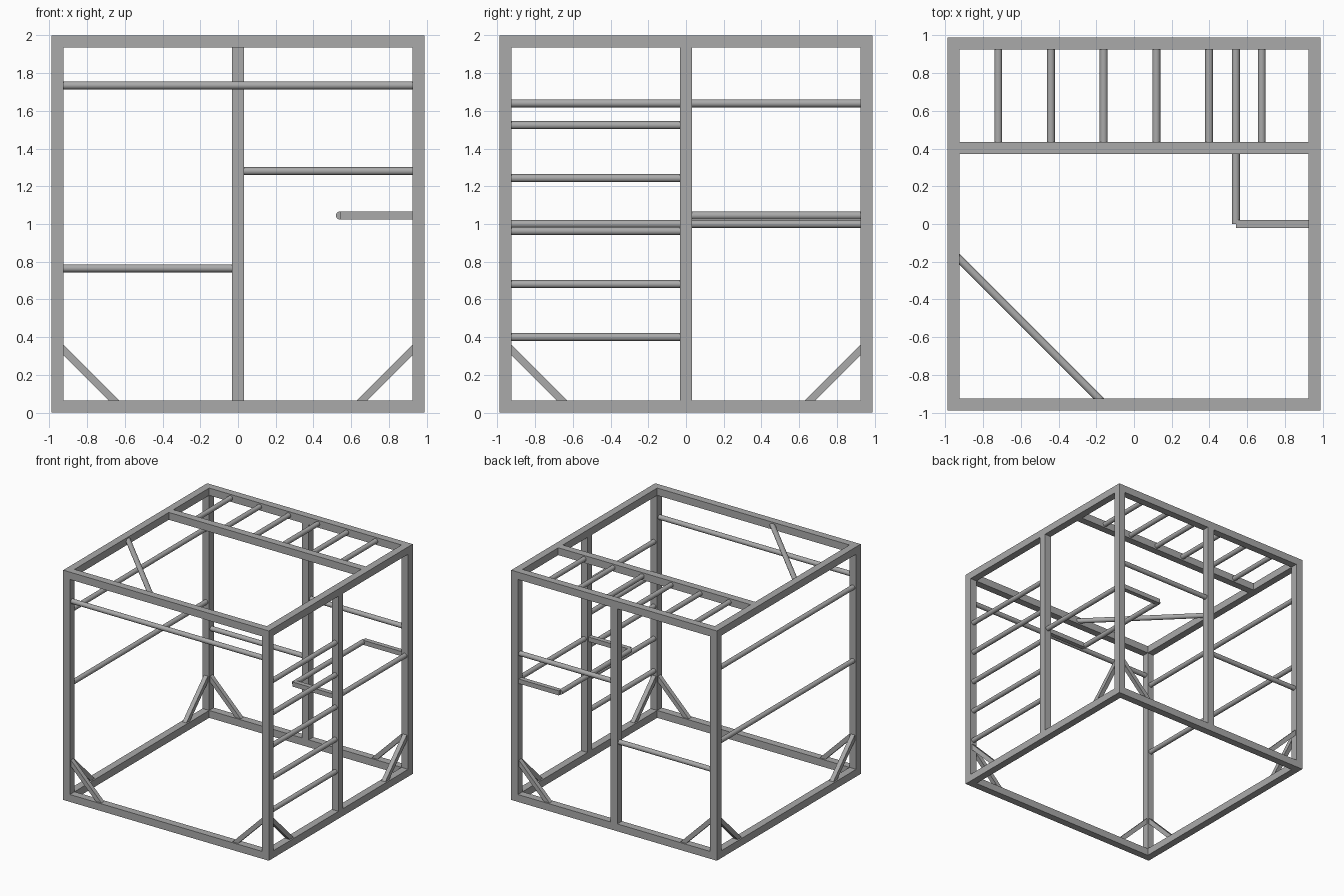
import bpy
from mathutils import Vector

cube = bpy.data.objects.get("Cube")
if cube:
    bpy.data.objects.remove(cube, do_unlink=True)

steel = bpy.data.materials.new("grey_steel")
steel.use_nodes = True
GREY = (0.4, 0.4, 0.4, 1)
steel.diffuse_color = GREY
steel.node_tree.nodes["Principled BSDF"].inputs["Base Color"].default_value = GREY

W = 0.064          # beam width
C = 0.958          # beam centre line
IN = C - W / 2     # inner face of the frame
OUT = C + W / 2
LOW, TOP = W / 2, 2 - W / 2
R = 0.021          # rung radius


def finish(name):
    ob = bpy.context.object
    ob.name = ob.data.name = name
    ob.data.materials.append(steel)
    return ob


def box(name, a, b, width=W):
    """Square bar from a to b."""
    a, b = Vector(a), Vector(b)
    d = b - a
    bpy.ops.mesh.primitive_cube_add(size=1, location=(a + b) / 2)
    ob = finish(name)
    ob.scale = (width, width, d.length)
    ob.rotation_euler = d.to_track_quat('Z', 'Y').to_euler()
    return ob


def tube(name, a, b, radius=R):
    """Round bar from a to b."""
    a, b = Vector(a), Vector(b)
    d = b - a
    bpy.ops.mesh.primitive_cylinder_add(vertices=32, radius=radius, depth=d.length,
                                        location=(a + b) / 2,
                                        rotation=d.to_track_quat('Z', 'Y').to_euler())
    ob = finish(name)
    bpy.ops.object.shade_smooth_by_angle()
    return ob


# Outer frame: floor and roof rings
for level, z in (("floor", LOW), ("roof", TOP)):
    for side, s in (("front_or_right", -1), ("back_or_left", 1)):
        box(f"{level}_beam_x_{side}", (-OUT, s * C, z), (OUT, s * C, z))
        box(f"{level}_beam_y_{side}", (s * C, -IN, z), (s * C, IN, z))

# Corner posts and the two middle posts
posts = [(sx * C, sy * C) for sx in (-1, 1) for sy in (-1, 1)]
for x, y in posts + [(C, 0), (0, C)]:
    box("post", (x, y, W), (x, y, 2 - W))

# Corner braces near the floor
REACH = 0.332
for x, y in posts:
    sx, sy = (1 if x > 0 else -1), (1 if y > 0 else -1)
    high = (x, y, LOW + REACH)
    box("brace_x", high, (x - sx * REACH, y, LOW), 0.038)
    box("brace_y", high, (x, y - sy * REACH, LOW), 0.038)

# Overhead ladder
LADDER_Y = 0.403
box("overhead_beam", (-IN, LADDER_Y, TOP), (IN, LADDER_Y, TOP))
for i in range(6):
    x = -0.72 + i * 0.2795
    tube("overhead_rung", (x, LADDER_Y + W / 2, TOP), (x, IN, TOP))

# Climbing ladder on the left side
for i in range(5):
    z = 0.4 + i * 0.281
    tube("ladder_rung", (C, -IN, z), (C, -W / 2, z))

# Horizontal bars on the other sides
tube("front_bar", (-IN, -C, 1.735), (IN, -C, 1.735))
for z in (1.0, 1.64):
    tube("right_side_bar", (-C, -IN, z), (-C, IN, z))
tube("back_bar_high", (W / 2, C, 1.28), (IN, C, 1.28))
tube("back_bar_low", (-IN, C, 0.765), (-W / 2, C, 0.765))

# Diagonal roof bar across the front corner
tube("diagonal_bar", (-C, -0.155, TOP), (-0.155, -C, TOP))

# Dip station
DIP_X, DIP_Z = 0.54, 1.045
tube("dip_bar_inner", (DIP_X, 0, DIP_Z), (DIP_X, C, DIP_Z))
tube("dip_bar_outer", (C, W / 2, DIP_Z), (C, IN, DIP_Z))
for y in (0, C):
    box("dip_arm", (DIP_X, y, DIP_Z), (IN, y, DIP_Z), 0.04)
